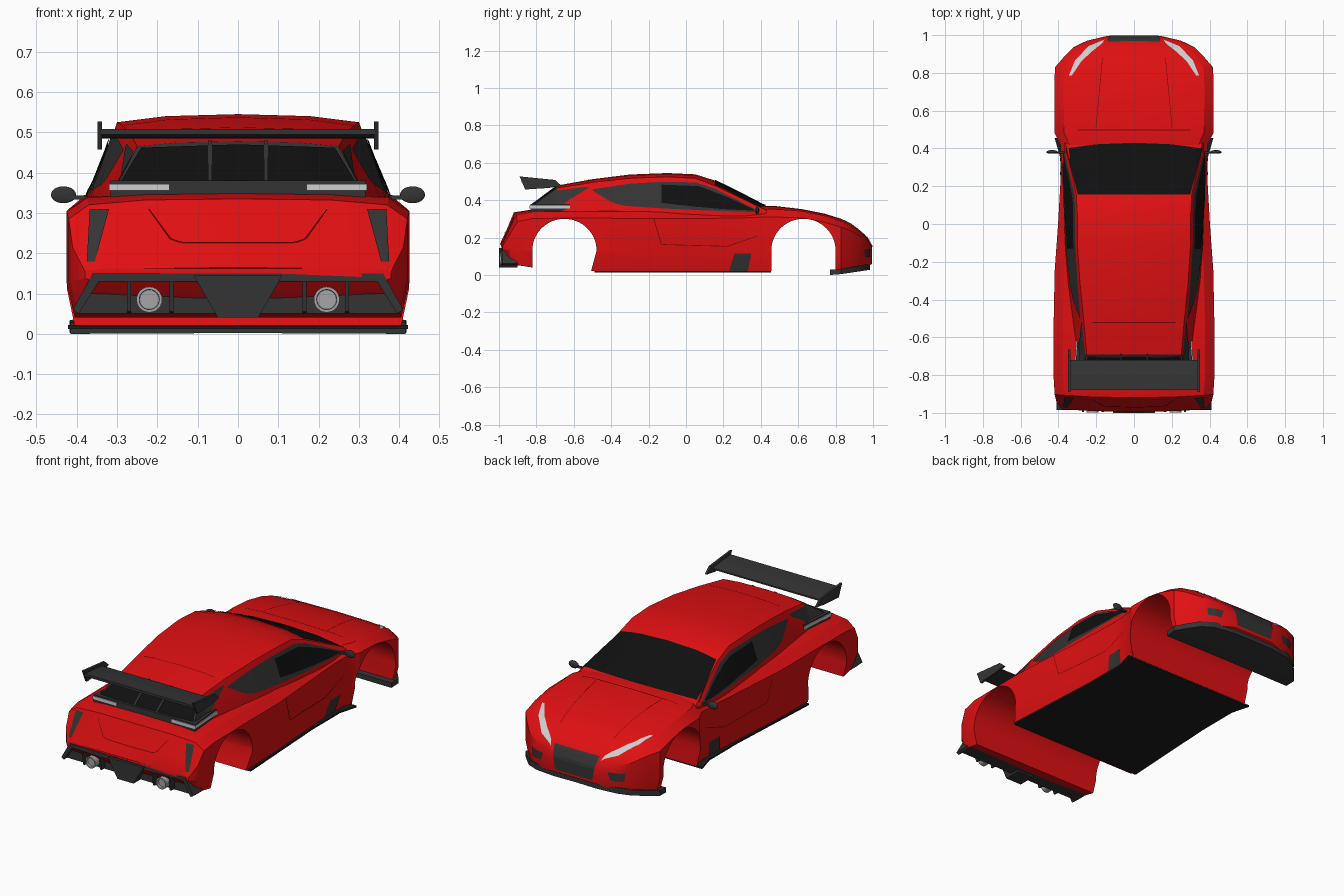
import bpy, bmesh, math
from mathutils import Vector
from mathutils.bvhtree import BVHTree

if "Cube" in bpy.data.objects:
    bpy.data.objects.remove(bpy.data.objects["Cube"])


def mat(name, r, g, b):
    m = bpy.data.materials.new(name)
    m.diffuse_color = (r, g, b, 1)
    m.use_nodes = True
    m.node_tree.nodes["Principled BSDF"].inputs["Base Color"].default_value = m.diffuse_color
    return m


RED = mat("red paint", 0.74, 0.005, 0.006)
CHAR = mat("charcoal trim", 0.034, 0.034, 0.034)
GLASS = mat("black glass", 0.005, 0.005, 0.005)
FLOOR = mat("black floor", 0.012, 0.012, 0.012)
STEEL = mat("exhaust steel", 0.38, 0.38, 0.38)
LAMP = mat("pale lamp", 0.62, 0.62, 0.62)
SEAM = mat("dark red seam", 0.16, 0.002, 0.002)
trees = []


def finish(name, bm, *mats, recalc=True):
    if recalc:
        bmesh.ops.recalc_face_normals(bm, faces=bm.faces)
    me = bpy.data.meshes.new(name)
    bm.to_mesh(me)
    bm.free()
    for m in mats:
        me.materials.append(m)
    ob = bpy.data.objects.new(name, me)
    bpy.context.collection.objects.link(ob)
    return ob


def activate(ob):
    bpy.ops.object.select_all(action='DESELECT')
    ob.select_set(True)
    bpy.context.view_layer.objects.active = ob


def smooth(ob, deg=25):
    activate(ob)
    bpy.ops.object.shade_smooth_by_angle(angle=math.radians(deg))


def loft(sections):
    """sections: (y, half outline from bottom centre to top centre)"""
    bm, rings = bmesh.new(), []
    for y, half in sections:
        pts = half + [(-x, z) for x, z in reversed(half) if x > 0]
        rings.append([bm.verts.new((x, y + (0.1 * x * x if y < -0.9 else 0), z)) for x, z in pts])
    n = len(rings[0])
    for a, b in zip(rings, rings[1:]):
        for i in range(n):
            bm.faces.new((a[i], a[(i + 1) % n], b[(i + 1) % n], b[i]))
    bm.faces.new(rings[0])
    bm.faces.new(rings[-1])
    bmesh.ops.recalc_face_normals(bm, faces=bm.faces)
    return bm


def prism(name, pts, axis, t0, t1, m):
    bm = bmesh.new()
    put = {'x': lambda p, t: (t, p[0], p[1]), 'y': lambda p, t: (p[0], t, p[1]),
           'z': lambda p, t: (p[0], p[1], t)}[axis]
    a = [bm.verts.new(put(p, t0)) for p in pts]
    b = [bm.verts.new(put(p, t1)) for p in pts]
    bm.faces.new(a)
    bm.faces.new(b)
    for i in range(len(a)):
        j = (i + 1) % len(a)
        bm.faces.new((a[i], a[j], b[j], b[i]))
    return finish(name, bm, m)


def along(line, t):
    """point at fraction t of a polyline's length"""
    segs = [(Vector(p), Vector(q)) for p, q in zip(line, line[1:])]
    d = t * sum((q - p).length for p, q in segs)
    for p, q in segs:
        l = (q - p).length
        if d <= l:
            return p.lerp(q, d / l)
        d -= l
    return segs[-1][1]


def decal(name, a, b, view, m, side=1, off=0.004, nu=28, nv=8):
    """thin strip between two polylines, projected on the bodywork"""
    d = {'top': Vector((0, 0, -1)), 'side': Vector((-side, 0, 0)),
         'rear': Vector((0, 1, 0)), 'front': Vector((0, -1, 0))}[view]
    bm, grid = bmesh.new(), []
    for i in range(nu + 1):
        pa, pb = along(a, i / nu), along(b, i / nu)
        row = []
        for j in range(nv + 1):
            u, v = pa.lerp(pb, j / nv)
            o = {'top': (u * side, v, 0), 'side': (0, u, v)}.get(view, (u * side, 0, v))
            o = Vector(o) - d * 2
            hits = [h for h in (t.ray_cast(o, d) for t in trees) if h[0]]
            p = min(hits, key=lambda h: h[3])[0] if hits else trees[0].find_nearest(o + d)[0]
            row.append(bm.verts.new(p - d * off))
        grid.append(row)
    for r, s in zip(grid, grid[1:]):
        for j in range(nv):
            f = bm.faces.new((r[j], s[j], s[j + 1], r[j + 1]))
            f.normal_update()
            if f.normal.dot(d) > 0:
                f.normal_flip()
    return finish(name, bm, m, recalc=False)


# Lower body: y, half width, top height, shoulder height, bottom height
body_rows = [(-.995, .38, .165, .158, .13), (-.96, .41, .24, .225, .09), (-.92, .42, .335, .305, .055),
             (-.82, .425, .35, .325, .04), (-.5, .425, .35, .33, .02), (-.25, .42, .35, .325, .02),
             (.0, .402, .35, .325, .02), (.3, .385, .36, .33, .02), (.42, .39, .37, .335, .02),
             (.48, .42, .368, .335, .02), (.62, .422, .352, .33, .02), (.74, .422, .328, .305, .02),
             (.83, .418, .30, .275, .02), (.88, .375, .277, .255, .02), (.935, .32, .235, .22, .03),
             (.97, .25, .20, .192, .045), (.995, .145, .15, .145, .06)]


def body_half(w, zt, zs, zb):
    return [(0, zb), (w - .02, zb), (w, zb + .3 * (zs - zb)), (w, zs - .08 * (zs - zb)),
            (w - .05, zs + .5 * (zt - zs)), (w * .55, zt - .003), (0, zt)]


bm = loft([(r[0], body_half(*r[1:])) for r in body_rows])
trees.append(BVHTree.FromBMesh(bm))
body = finish("lower_body", bm, RED)

# Wheel tunnels cut right across
for y0, skew in ((-.65, .03), (.628, 0)):
    arc = [(y0 - .172 * math.cos(math.pi * i / 32), .13 + .17 * math.sin(math.pi * i / 32)) for i in range(33)]
    cut = prism("wheel_tunnel_cutter", arc + [(y0 + .172 - skew, .02), (y0 + .172 - skew, -.1), (y0 - .172, -.1)],
                'x', -.6, .6, RED)
    cut.hide_render = True
    activate(body)
    mod = body.modifiers.new("tunnel", 'BOOLEAN')
    mod.object, mod.operation, mod.solver = cut, 'DIFFERENCE', 'EXACT'
    bpy.ops.object.modifier_apply(modifier=mod.name)
    bpy.data.objects.remove(cut)
smooth(body)

# Cabin: y, base half width, roof half width, roof edge height, roof centre height
cabin_rows = [(.43, .37, .362, .345, .366), (.30, .375, .335, .408, .434), (.16, .375, .306, .475, .503),
              (.05, .37, .30, .517, .538), (-.1, .365, .30, .525, .545), (-.3, .35, .287, .517, .537),
              (-.5, .325, .267, .495, .512), (-.69, .30, .25, .465, .478), (-.82, .31, .30, .37, .376)]
bm = loft([(y, [(0, .315), (wb, .315), (wb, .34), (wr, ze), (wr * .6, ze + .75 * (zt - ze)), (0, zt)])
           for y, wb, wr, ze, zt in cabin_rows])
trees.append(BVHTree.FromBMesh(bm))
for f in bm.faces:
    if f.calc_center_median().y < -.69:
        f.material_index = 1
smooth(finish("cabin", bm, RED, CHAR))

# Glass and panels that span the middle
decal("windshield", [(-.362, .40), (-.2, .422), (0, .43), (.2, .422), (.362, .40)],
      [(-.297, .155), (.297, .155)], 'top', GLASS, nv=16)
decal("rear_window", [(-.24, .462), (0, .47), (.24, .462)], [(-.29, .38), (.29, .38)], 'rear', GLASS)
decal("grille", [(-.14, .205), (.14, .205)], [(-.115, .075), (.115, .075)], 'front', CHAR)
decal("roof_seam", [(-.22, -.52), (.22, -.52)], [(-.22, -.524), (.22, -.524)], 'top', SEAM, nv=1)
decal("hood_seam", [(-.30, .50), (.30, .50)], [(-.30, .496), (.30, .496)], 'top', SEAM, nv=1)
decal("trunk_seam", [(-.22, .31), (-.165, .236), (-.14, .228), (.14, .228), (.165, .236), (.22, .31)],
      [(-.223, .31), (-.168, .233), (-.14, .224), (.14, .224), (.168, .233), (.223, .31)], 'rear', SEAM, nu=40, nv=1)

# Parts repeated on both sides
for s in (-1, 1):
    decal("side_window_surround",
          [(.385, .345), (.28, .398), (.15, .463), (.05, .495), (-.13, .498), (-.3, .488), (-.5, .458)],
          [(.385, .336), (.1, .345), (-.13, .356), (-.33, .37), (-.40, .39), (-.5, .452)], 'side', CHAR, s, .003)
    decal("side_glass", [(.36, .352), (.22, .417), (.07, .475), (-.13, .483)],
          [(.36, .344), (.2, .352), (.05, .365), (-.13, .385)], 'side', GLASS, s, .007)
    decal("rear_quarter_panel", [(-.81, .375), (-.74, .42), (-.69, .452), (-.52, .472)],
          [(-.80, .36), (-.68, .36), (-.62, .405), (-.52, .466)], 'side', CHAR, s)
    decal("headlight", [(.155, .977), (.24, .942), (.312, .867), (.345, .785)],
          [(.17, .955), (.225, .912), (.28, .86), (.33, .785)], 'top', LAMP, s)
    decal("bumper_vent", [(.20, .14), (.29, .14)], [(.215, .095), (.285, .095)], 'front', CHAR, s)
    decal("tail_panel", [(.368, .31), (.375, .18)], [(.32, .31), (.355, .18)], 'rear', CHAR, s)
    decal("fender_vent", [(.26, .115), (.35, .115)], [(.23, .022), (.33, .022)], 'side', CHAR, s)
    decal("door_seam", [(-.17, .30), (-.13, .165), (.22, .155), (.38, .21)],
          [(-.174, .30), (-.133, .161), (.22, .151), (.382, .207)], 'side', SEAM, s, nv=1)
    decal("hood_side_seam", [(.20, .51), (.165, .88)], [(.203, .51), (.168, .88)], 'top', SEAM, s, nv=1)
    prism("deck_lamp", [(s * x, y) for x, y in ((.17, -.836), (.32, -.836), (.306, -.62), (.30, -.62),
                                                (.308, -.826), (.17, -.826))], 'z', .355, .372, LAMP)
    prism("rear_window_bar", [(-.69, .48), (-.685, .46), (-.81, .37), (-.825, .38)],
          'x', s * .07 - .005, s * .07 + .005, CHAR)
    prism("wing_endplate", [(-.89, .527), (-.70, .508), (-.665, .476), (-.735, .465), (-.86, .457)],
          'x', s * .337, s * .349, CHAR)
    for x in (.165, .27):
        prism("diffuser_fin", [(-.995, .13), (-.93, .13), (-.93, .05), (-.985, .055)],
              'x', s * x - .005, s * x + .005, CHAR)
    # Exhaust pipe: open tube
    bm, rings = bmesh.new(), []
    for y, r in ((-.9, .03), (-.998, .032), (-.998, .025), (-.985, .024)):
        rings.append([bm.verts.new((s * .22 + r * math.cos(i * math.pi / 12), y,
                                    .085 + r * math.sin(i * math.pi / 12))) for i in range(24)])
    for a, b in zip(rings, rings[1:]):
        for i in range(24):
            bm.faces.new((a[i], a[(i + 1) % 24], b[(i + 1) % 24], b[i]))
    bm.faces.new(rings[0])
    bm.faces.new(rings[-1])
    smooth(finish("exhaust", bm, STEEL))
    # Door mirror: squashed ball on a stalk
    bm = bmesh.new()
    bmesh.ops.create_uvsphere(bm, u_segments=20, v_segments=12, radius=1)
    for v in bm.verts:
        v.co = Vector((s * .433 + v.co.x * .031, .378 + v.co.y * (.014 if v.co.y > 0 else .006), .345 + v.co.z * .021))
    smooth(finish("door_mirror", bm, CHAR), 60)
    prism("mirror_stalk", [(s * .36, .335), (s * .42, .332), (s * .42, .342), (s * .36, .345)], 'y', .372, .384, CHAR)

# Rear deck, wing and diffuser
prism("rear_deck", [(-.316, -.832), (.316, -.832), (.30, -.62), (-.30, -.62)], 'z', .335, .38, CHAR)
prism("wing_blade", [(-.88, .508), (-.80, .503), (-.72, .492), (-.72, .484), (-.80, .487), (-.88, .494)],
      'x', -.34, .34, CHAR)
prism("diffuser_panel", [(-.36, .145), (.36, .145), (.40, .05), (-.40, .05)], 'y', -.955, -.84, CHAR)
prism("diffuser_lip", [(-.36, .15), (.36, .15), (.41, .06), (.395, .05), (.345, .13), (-.345, .13),
                       (-.395, .05), (-.41, .06)], 'y', -.985, -.90, CHAR)
prism("diffuser_centre", [(-.11, .145), (.11, .145), (.05, .04), (-.05, .04)], 'y', -1.0, -.90, CHAR)

# Flat floor and front splitter
prism("floor", [(-.422, -.49), (.422, -.49), (.39, .1), (.39, .35), (.42, .455), (-.42, .455), (-.39, .35), (-.39, .1)],
      'z', .012, .022, FLOOR)
nose = [(.415, .77), (.418, .83), (.375, .88), (.322, .935), (.25, .97), (.13, .985)]
smooth(finish("front_splitter", loft([(y, [(0, .002 + .15 * max(0, y - .8)), (x, 0 + .15 * max(0, y - .8)),
                                           (x, .028 + .18 * max(0, y - .8)), (0, .028 + .18 * max(0, y - .8))])
                                      for x, y in nose]), CHAR))
